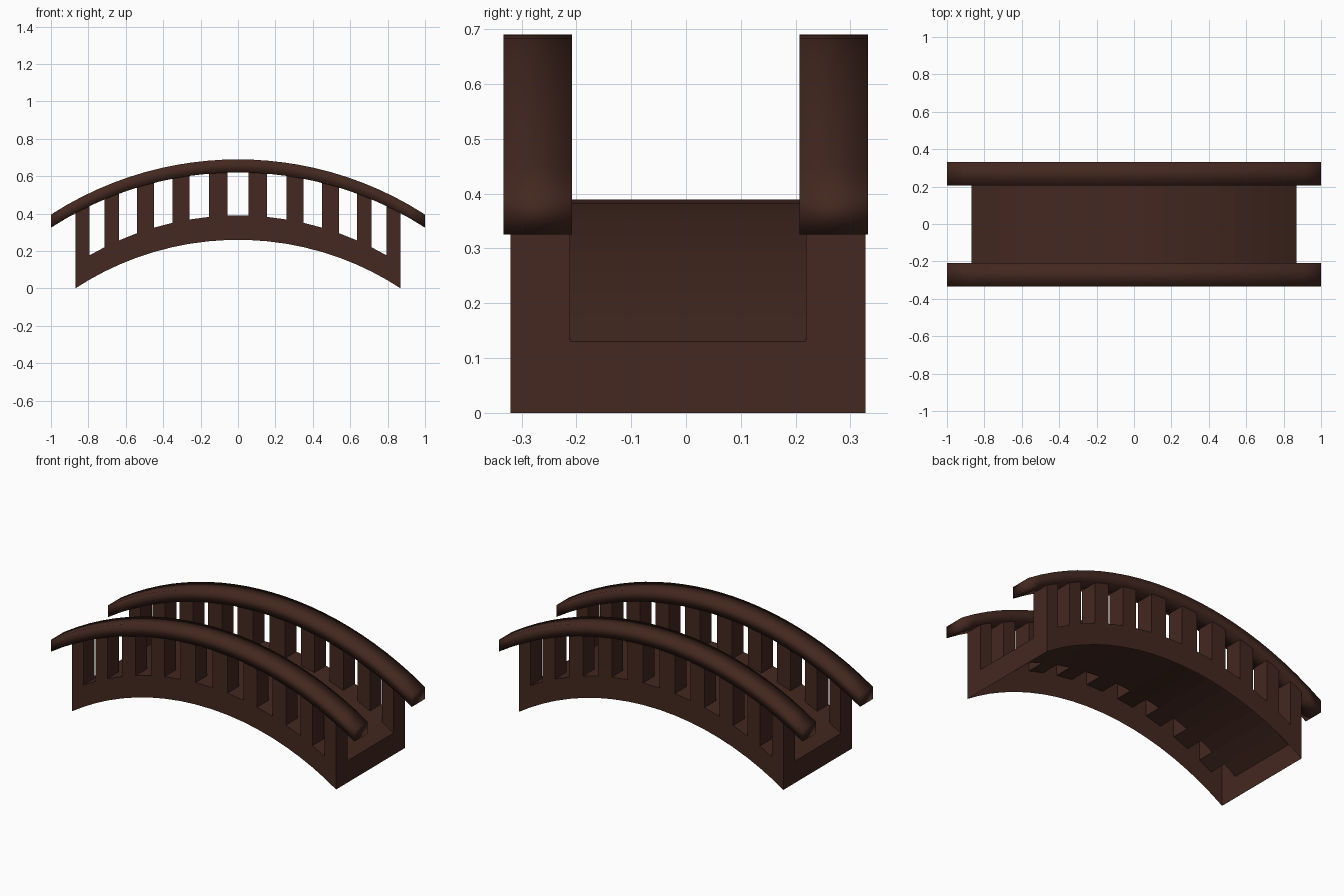
import bpy, bmesh, math

if "Cube" in bpy.data.objects:
    bpy.data.objects.remove(bpy.data.objects["Cube"])

wood = bpy.data.materials.new("dark_wood")
wood.diffuse_color = (0.056, 0.021, 0.014, 1)
wood.use_nodes = True
wood.node_tree.nodes["Principled BSDF"].inputs["Base Color"].default_value = wood.diffuse_color


def arc(x, half, sag, base):
    """Height of a circular arc with the given half span, rise and end height."""
    r = (half * half + sag * sag) / (2 * sag)
    return base + sag - r + math.sqrt(r * r - x * x)


def under(x):
    return arc(x, 0.87, 0.26, 0.0)


def deck(x):
    return under(x) + 0.13


def rail_low(x):
    return arc(x, 1.0, 0.295, 0.325)


def post_top(x):
    return rail_low(x) + 0.03


def finish(bm, name, smooth):
    bmesh.ops.remove_doubles(bm, verts=bm.verts, dist=0.0005)
    bmesh.ops.recalc_face_normals(bm, faces=bm.faces)
    for f in bm.faces:
        f.smooth = smooth
    me = bpy.data.meshes.new(name)
    bm.to_mesh(me)
    bm.free()
    me.materials.append(wood)
    ob = bpy.data.objects.new(name, me)
    bpy.context.collection.objects.link(ob)


# Arched body: hollow shell, open underneath, with hollow posts rising from it
right = [0.055, 0.155, 0.26, 0.35, 0.45, 0.54, 0.635, 0.715, 0.795, 0.87]
xs = [-x for x in reversed(right)] + right
bm = bmesh.new()


def quad(*pts):
    bm.faces.new([bm.verts.new(p) for p in pts])


def wall_y(a, b, y, low, high):
    quad((a, y, low(a)), (b, y, low(b)), (b, y, high(b)), (a, y, high(a)))


def wall_x(x, y0, y1, z0, z1):
    quad((x, y0, z0), (x, y1, z0), (x, y1, z1), (x, y0, z1))


def top(a, b, y0, y1, h):
    quad((a, y0, h(a)), (b, y0, h(b)), (b, y1, h(b)), (a, y1, h(a)))


sides = [(-0.32, -0.212), (0.327, 0.219)]      # outer and inner y of each post row
for i, (a, b) in enumerate(zip(xs, xs[1:])):
    top(a, b, -0.212, 0.219, deck)
    for outer, inner in sides:
        wall_y(a, b, outer, under, deck)
        if i % 2 == 0:                         # a post
            wall_y(a, b, outer, deck, post_top)
            wall_y(a, b, inner, deck, post_top)
            top(a, b, outer, inner, post_top)
            for x in (a, b):
                wall_x(x, outer, inner, deck(x), post_top(x))
        else:                                  # a gap
            top(a, b, outer, inner, deck)
for x in (xs[0], xs[-1]):
    for y0, y1 in ((-0.32, -0.212), (-0.212, 0.219), (0.219, 0.327)):
        wall_x(x, y0, y1, under(x), deck(x))
finish(bm, "arched_deck_and_posts", False)

# Handrails: box section swept along an arc, softly shaded
N = 24
for name, y0, y1 in (("front_handrail", -0.333, -0.208), ("back_handrail", 0.207, 0.332)):
    bm = bmesh.new()
    rings = []
    for i in range(N + 1):
        x = -1 + 2 * i / N
        z = rail_low(x)
        rings.append([bm.verts.new((x, y, z + h)) for y, h in
                      ((y0, 0), (y1, 0), (y1, 0.07), (y0, 0.07))])
    for p, q in zip(rings, rings[1:]):
        for k in range(4):
            bm.faces.new((p[k], p[(k + 1) % 4], q[(k + 1) % 4], q[k]))
    bm.faces.new(rings[0])
    bm.faces.new(rings[-1])
    finish(bm, name, True)
